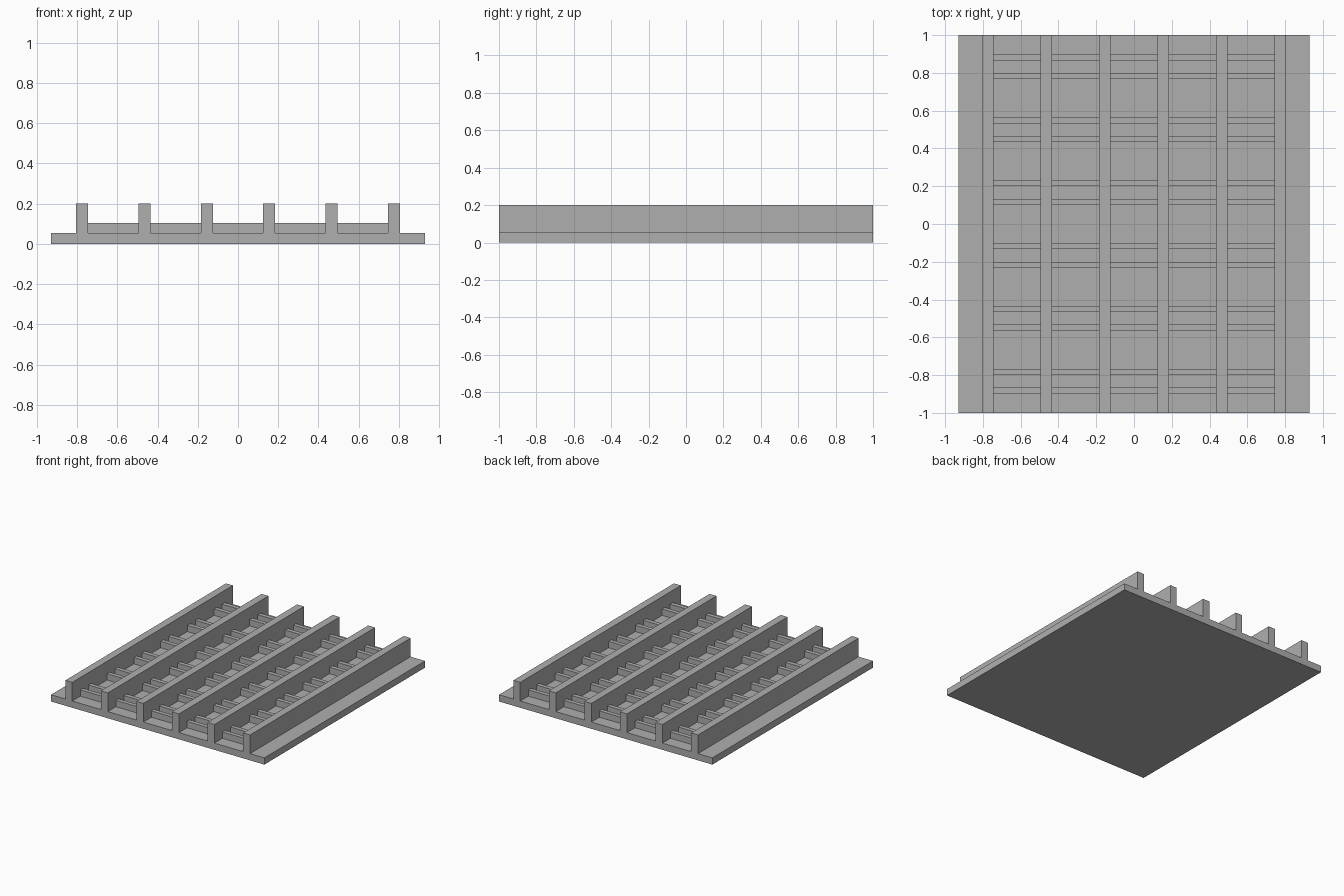
import bpy, bmesh

if "Cube" in bpy.data.objects:
    bpy.data.objects.remove(bpy.data.objects["Cube"])

BASE_Z, BAR_Z, TOP = 0.053, 0.103, 0.20
HALF_X, PITCH, HALF_WALL = 0.93, 0.31, 0.03
walls = [(i - 2.5) * PITCH for i in range(6)]

# Darker grey for the whole piece
grey = bpy.data.materials.new("dark_grey")
grey.diffuse_color = (0.43, 0.43, 0.43, 1)
grey.use_nodes = True
grey.node_tree.nodes["Principled BSDF"].inputs["Base Color"].default_value = grey.diffuse_color


def new_object(name, bm):
    bmesh.ops.recalc_face_normals(bm, faces=bm.faces)
    mesh = bpy.data.meshes.new(name)
    bm.to_mesh(mesh)
    bm.free()
    mesh.materials.append(grey)
    obj = bpy.data.objects.new(name, mesh)
    bpy.context.collection.objects.link(obj)
    return obj


def add_box(bm, x0, x1, y0, y1, z0, z1):
    verts = bmesh.ops.create_cube(bm, size=1)["verts"]
    for v in verts:
        v.co = ((x0 + x1) / 2 + v.co.x * (x1 - x0),
                (y0 + y1) / 2 + v.co.y * (y1 - y0),
                (z0 + z1) / 2 + v.co.z * (z1 - z0))


# Ribbed tray: base plate and six long walls as one extruded profile
profile = [(HALF_X, 0), (-HALF_X, 0), (-HALF_X, BASE_Z)]
for x in walls:
    l, r = x - HALF_WALL, x + HALF_WALL
    profile += [(l, BASE_Z), (l, TOP), (r, TOP), (r, BASE_Z)]
profile.append((HALF_X, BASE_Z))
bm = bmesh.new()
face = bm.faces.new([bm.verts.new((x, -1, z)) for x, z in profile])
ext = bmesh.ops.extrude_face_region(bm, geom=[face], use_keep_orig=True)
new_verts = [g for g in ext["geom"] if isinstance(g, bmesh.types.BMVert)]
bmesh.ops.translate(bm, verts=new_verts, vec=(0, 2, 0))
new_object("ribbed_tray", bm)

# Pairs of low cross bars in every channel
for n, (a, b) in enumerate(zip(walls, walls[1:]), 1):
    bm = bmesh.new()
    for row in range(6):
        yc = (row - 2.5) / 3
        for side in (-1, 1):
            y = yc + side * 0.05
            add_box(bm, a + HALF_WALL, b - HALF_WALL,
                    y - 1 / 60, y + 1 / 60, BASE_Z, BAR_Z)
    new_object(f"cross_bars_{n}", bm)
